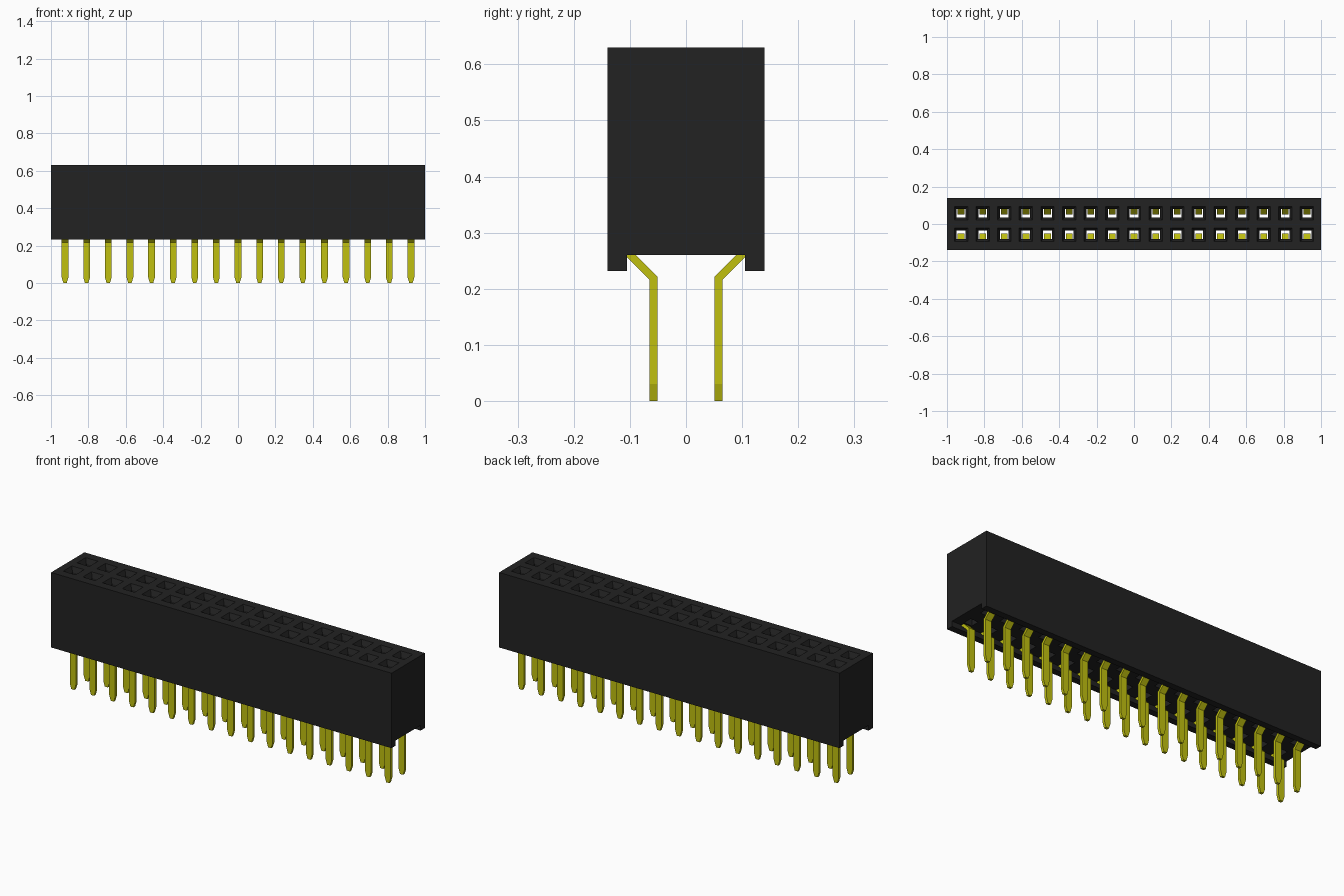
import bpy
import bmesh

COLUMNS = 17
PITCH = 0.1156
ROW_Y = 0.058
TOP, FOOT, CEILING = 0.63, 0.232, 0.26
HALF_DEPTH, CHANNEL = 0.14, 0.105

cube = bpy.data.objects.get("Cube")
if cube:
    bpy.data.objects.remove(cube, do_unlink=True)


def make_material(name, colour):
    mat = bpy.data.materials.new(name)
    mat.use_nodes = True
    mat.diffuse_color = (*colour, 1)
    bsdf = mat.node_tree.nodes["Principled BSDF"]
    bsdf.inputs["Base Color"].default_value = (*colour, 1)
    bsdf.inputs["Roughness"].default_value = 0.6
    return mat


def finish(bm, name, mat):
    bmesh.ops.remove_doubles(bm, verts=bm.verts, dist=0.0001)
    bmesh.ops.recalc_face_normals(bm, faces=bm.faces)
    mesh = bpy.data.meshes.new(name)
    bm.to_mesh(mesh)
    bm.free()
    mesh.materials.append(mat)
    obj = bpy.data.objects.new(name, mesh)
    bpy.context.collection.objects.link(obj)
    return obj


def face(bm, points):
    return bm.faces.new([bm.verts.new(p) for p in points])


def rectangle(x0, x1, y0, y1, z):
    return [(x0, y0, z), (x1, y0, z), (x1, y1, z), (x0, y1, z)]


def bridge(bm, a, b):
    for i in range(len(a)):
        j = (i + 1) % len(a)
        face(bm, [a[i], a[j], b[j], b[i]])


black = make_material("black plastic", (0.016, 0.016, 0.016))
yellow = make_material("yellow metal", (0.53, 0.53, 0.005))

centres = [(i - (COLUMNS - 1) / 2) * PITCH for i in range(COLUMNS)]
bounds = [-1] + [(a + b) / 2 for a, b in zip(centres, centres[1:])] + [1]

# Housing: one cell per socket, each with a funnel and a through hole
bm = bmesh.new()
wall = [(HALF_DEPTH, TOP), (HALF_DEPTH, FOOT), (CHANNEL, FOOT), (CHANNEL, CEILING)]
for i, cx in enumerate(centres):
    x0, x1 = bounds[i], bounds[i + 1]
    for side in (-1, 1):
        cy = side * ROW_Y

        def hole(r, z):
            ys = sorted((cy - r, cy + r))
            return rectangle(cx - r, cx + r, *ys, z)

        rings = [
            rectangle(x0, x1, *sorted((0, side * HALF_DEPTH)), TOP),
            hole(0.036, TOP),
            hole(0.023, TOP - 0.025),
            hole(0.023, CEILING),
            rectangle(x0, x1, *sorted((0, side * CHANNEL)), CEILING),
        ]
        for a, b in zip(rings, rings[1:]):
            bridge(bm, a, b)
        # Outer wall, foot and channel side of this cell
        for (ya, za), (yb, zb) in zip(wall, wall[1:]):
            face(bm, [(x0, side * ya, za), (x1, side * ya, za),
                      (x1, side * yb, zb), (x0, side * yb, zb)])
# End faces with the channel open underneath
for x in (-1, 1):
    outline = [(0, TOP)] + wall + [(0, CEILING)]
    outline += [(-y, z) for y, z in reversed(wall)]
    face(bm, [(x, y, z) for y, z in outline])
finish(bm, "housing", black)

# Pins: bent strip with a tapered tip, as (half width, inner y, z, outer y, z)
sections = [
    (0.009, 0.051, 0, 0.065, 0),
    (0.018, 0.051, 0.03, 0.065, 0.03),
    (0.018, 0.051, 0.222, 0.065, 0.216),
    (0.018, 0.089, CEILING, 0.105, 0.256),
    (0.018, 0.104, CEILING + 0.001, 0.105, CEILING),
]
for side, row in ((-1, "front"), (1, "back")):
    for i, cx in enumerate(centres):
        bm = bmesh.new()
        rings = [[(cx - w, side * ya, za), (cx + w, side * ya, za),
                  (cx + w, side * yb, zb), (cx - w, side * yb, zb)]
                 for w, ya, za, yb, zb in sections]
        for a, b in zip(rings, rings[1:]):
            bridge(bm, a, b)
        face(bm, rings[0])
        face(bm, rings[-1])
        finish(bm, f"{row}_pin_{i + 1}", yellow)
